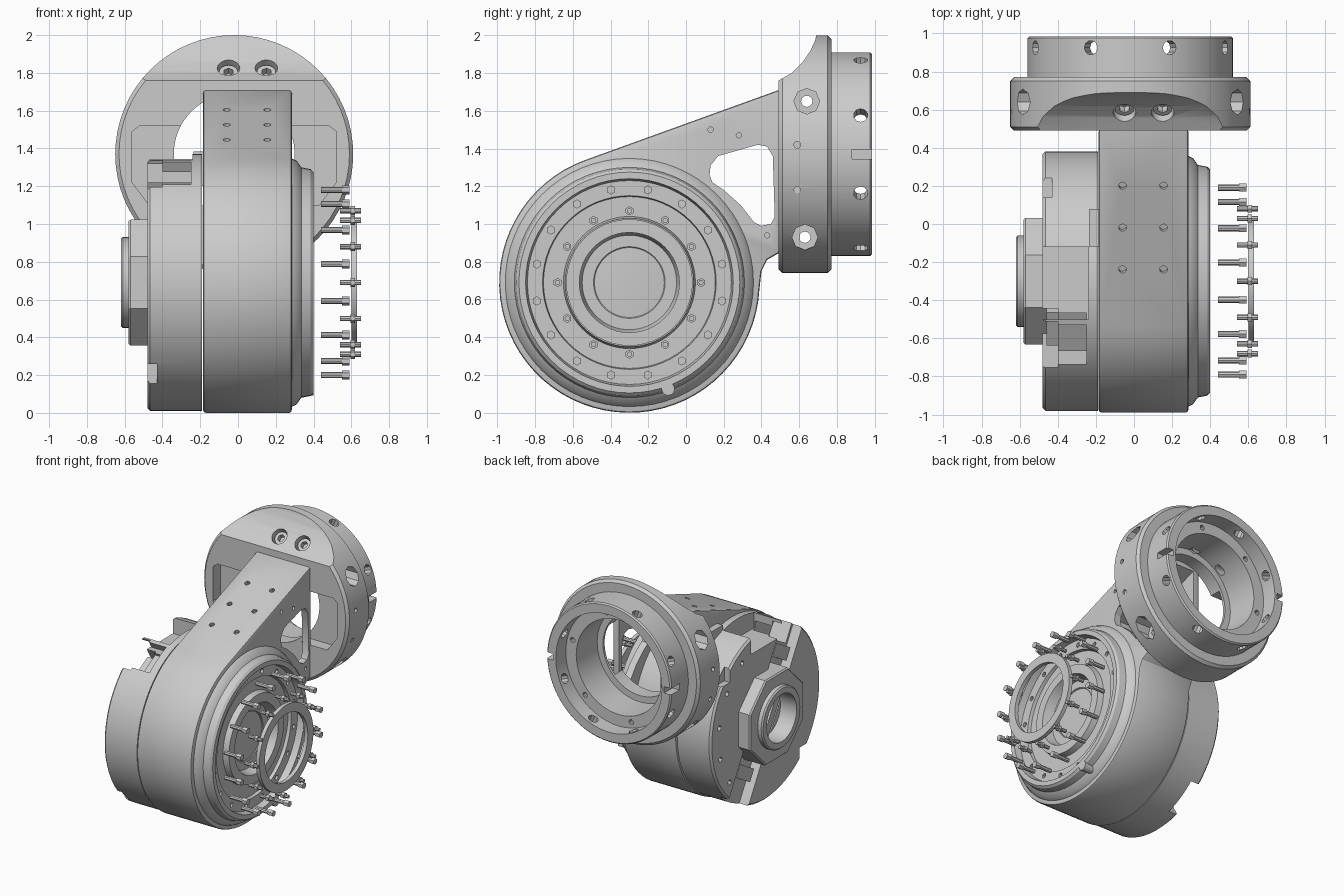
import bpy, bmesh, math
from mathutils import Vector

if "Cube" in bpy.data.objects:
    bpy.data.objects.remove(bpy.data.objects["Cube"])

CY, CZ = -0.30, 0.69        # main drum axis (along x)
FX, FZ = -0.02, 1.37        # flange axis (along y)


def finish(name, bm):
    bmesh.ops.recalc_face_normals(bm, faces=bm.faces[:])
    me = bpy.data.meshes.new(name)
    bm.to_mesh(me)
    bm.free()
    ob = bpy.data.objects.new(name, me)
    bpy.context.collection.objects.link(ob)
    return ob


def lathe(name, prof, axis='x', n=64, closed=False, phase=0.0):
    """Revolve (axial, radius) points; closed joins last to first, else ends are capped."""
    bm = bmesh.new()
    rings = []
    for a, r in prof:
        ring = []
        for i in range(n):
            t = 2 * math.pi * i / n + phase
            c, s = r * math.cos(t), r * math.sin(t)
            ring.append(bm.verts.new((a, CY + c, CZ + s) if axis == 'x' else (FX + c, a, FZ + s)))
        rings.append(ring)
    pairs = list(zip(rings, rings[1:])) + ([(rings[-1], rings[0])] if closed else [])
    for p, q in pairs:
        for i in range(n):
            j = (i + 1) % n
            bm.faces.new((p[i], p[j], q[j], q[i]))
    if not closed:
        bm.faces.new(rings[0])
        bm.faces.new(rings[-1])
    return finish(name, bm)


def prism(name, pts, lo, hi, axis='x'):
    bm = bmesh.new()
    mk = (lambda a, p: (a, p[0], p[1])) if axis == 'x' else (lambda a, p: (p[0], a, p[1]))
    A = [bm.verts.new(mk(lo, p)) for p in pts]
    B = [bm.verts.new(mk(hi, p)) for p in pts]
    bm.faces.new(A)
    bm.faces.new(B)
    for i in range(len(pts)):
        j = (i + 1) % len(pts)
        bm.faces.new((A[i], A[j], B[j], B[i]))
    return finish(name, bm)


def rods(name, segs, n=12):
    """Cylinders given as (start, end, radius)."""
    bm = bmesh.new()
    for p, q, r in segs:
        p, q = Vector(p), Vector(q)
        d = q - p
        m = d.to_track_quat('Z', 'Y').to_matrix().to_4x4()
        m.translation = (p + q) / 2
        bmesh.ops.create_cone(bm, cap_ends=True, segments=n, radius1=r, radius2=r, depth=d.length, matrix=m)
    return finish(name, bm)


def circle_rods(name, x0, x1, orbit, r, count, offset=0.0, n=12):
    pts = [polar(orbit, 360 / count * i + offset) for i in range(count)]
    return rods(name, [((x0, *p), (x1, *p), r) for p in pts], n)


def box(name, x0, x1, y0, y1, z0, z1):
    return prism(name, [(y0, z0), (y1, z0), (y1, z1), (y0, z1)], x0, x1)


def apply(ob, mod):
    bpy.context.view_layer.objects.active = ob
    bpy.ops.object.modifier_apply(modifier=mod.name)


def cut(ob, *cutters):
    for c in cutters:
        m = ob.modifiers.new('cut', 'BOOLEAN')
        m.operation, m.solver, m.object = 'DIFFERENCE', 'EXACT', c
        apply(ob, m)
        bpy.data.objects.remove(c)


def polar(r, deg):
    t = math.radians(deg)
    return (CY + r * math.cos(t), CZ + r * math.sin(t))


# teardrop housing: drum plus arm, hollowed behind the drum wall
arc = [polar(0.69, 109.6 + i * (357 - 109.6) / 48) for i in range(49)]
housing = prism('arm_housing', arc + [(0.40, 0.75), (0.43, 0.81), (0.50, 0.85), (0.50, 1.713)], -0.185, 0.285)
bev = housing.modifiers.new('bevel', 'BEVEL')
bev.width, bev.segments, bev.limit_method, bev.angle_limit = 0.015, 2, 'ANGLE', math.radians(40)
apply(housing, bev)
cavity = [polar(0.62, 75 - i * 5) for i in range(13)] + [(0.45, 0.92), (0.6, 0.92), (0.6, 1.69), (-0.1, 1.44)]
window = [(0.125, 1.26), (0.13, 1.31), (0.17, 1.36), (0.38, 1.42), (0.43, 1.41), (0.46, 1.36), (0.47, 1.04),
          (0.45, 1.0), (0.40, 0.99), (0.36, 1.01), (0.29, 1.10), (0.20, 1.18), (0.14, 1.22)]
up = Vector((0, -0.335, 0.942))
top_holes = []
for x in (-0.06, 0.155):
    for y in (0.2, -0.02, -0.24):
        p = Vector((x, y, 1.535 + 0.356 * y))
        top_holes.append((p - up * 0.03, p + up * 0.03, 0.02))
side_holes = [((0.26, y, z), (0.32, y, z), 0.014) for y, z in ((0.13, 1.5), (0.28, 1.47), (0.43, 0.94))]
cut(housing, prism('cavity', cavity, -0.13, 0.23), prism('window', window, -0.4, 0.5),
    rods('top_holes', top_holes), rods('side_holes', side_holes))

# stepped bearing face on the right
cover = lathe('bearing_cover', [(0.28, 0.66), (0.31, 0.645), (0.335, 0.61), (0.385, 0.60), (0.40, 0.585), (0.40, 0.55),
                                (0.35, 0.54), (0.35, 0.46), (0.325, 0.455), (0.325, 0.35), (0.37, 0.34),
                                (0.37, 0.27), (0.295, 0.25), (0.295, 0.19), (0.29, 0.185), (0.28, 0.185)])
cut(cover, circle_rods('face_holes', 0.33, 0.37, 0.5, 0.018, 16, 11.25))
rods('rim_plug', [((0.29, *polar(0.60, -70)), (0.40, *polar(0.60, -70)), 0.035)])

# exposed screws and floating retaining ring
circle_rods('outer_screws', 0.44, 0.58, 0.5, 0.016, 16, 11.25, 8)
circle_rods('outer_screw_heads', 0.55, 0.59, 0.5, 0.024, 16, 11.25, 6)
circle_rods('inner_screws', 0.54, 0.65, 0.38, 0.014, 12, 0, 8)
circle_rods('inner_screw_heads', 0.595, 0.62, 0.38, 0.024, 12, 0, 6)
lathe('retaining_ring', [(0.60, 0.335), (0.63, 0.335), (0.63, 0.265), (0.60, 0.265)], closed=True, n=48)

# rear drum cover on the left, with diagonal slot and notches
drum = lathe('drum_cover', [(-0.19, 0.68), (-0.465, 0.68), (-0.48, 0.665)])
d = Vector((-0.5, 0.866))
w = Vector((0.866, 0.5))
c = Vector((CY, CZ))


def diagonal(a0, a1, b):
    """Rectangle in the drum plane, aligned with the diagonal slot."""
    return [tuple(c + d * i + w * j) for i, j in ((a0, -b), (a1, -b), (a1, b), (a0, b))]


cut(drum, prism('slot', diagonal(-0.9, 0.9, 0.14), -0.6, -0.40),
    prism('slot_end', diagonal(0.52, 0.9, 0.12), -0.46, -0.25),
    box('top_step', -0.6, -0.24, -0.5, -0.12, 1.22, 1.5),
    box('notch_front', -0.6, -0.43, -0.9, -0.72, 0.15, 0.26),
    box('notch_back', -0.6, -0.43, 0.14, 0.25, 1.1, 1.3),
    rods('drum_holes', [((-0.5, *polar(0.58, a)), (-0.45, *polar(0.58, a)), 0.02)
                        for a in (-40, -15, 10, 35, 60, 82)]))
box('cable_clip', -0.235, -0.185, -0.12, 0.08, 1.2, 1.385)

# hub bracket and cap on the left
lathe('hub_bracket', [(-0.39, 0.36), (-0.57, 0.36), (-0.58, 0.35), (-0.58, 0.2), (-0.43, 0.2), (-0.39, 0.2)],
      n=8, closed=True, phase=math.pi / 8)
lathe('hub_cap', [(-0.42, 0.24), (-0.61, 0.24), (-0.62, 0.23), (-0.62, 0.185), (-0.42, 0.185)], n=48, closed=True)
prism('hub_crossbar', diagonal(-0.2, 0.2, 0.03), -0.54, -0.395)
for s in (-1, 1):
    prism('slot_clamp', diagonal(s * 0.40, s * 0.50, 0.1), -0.46, -0.39)

# flange with sloped scoop, pockets and cross bolts
flange = lathe('mount_flange', [(0.49, 0.61), (0.51, 0.63), (0.75, 0.63), (0.77, 0.61), (0.77, 0.37),
                                (0.60, 0.37), (0.60, 0.32), (0.49, 0.32)], 'y', closed=True)
scoop = [(0.4, 1.76), (0.49, 1.76), (0.56, 1.80), (0.62, 1.86), (0.66, 1.92), (0.685, 1.975), (0.71, 2.1), (0.4, 2.1)]
pocket = [(0.56, 1.22), (0.56, 1.49), (0.52, 1.52), (0.25, 1.52), (0.25, 1.10), (0.47, 1.10)]
cut(flange, prism('scoop', scoop, -0.8, 0.8))
for s in (-1, 1):
    cut(flange, prism('pocket', [(FX + s * (x - 0.02), z) for x, z in pocket], 0.44, 0.58, 'y'))
    for y, z, depth in ((0.64, 1.65, 0.46), (0.63, 0.93, 0.36)):
        x0 = FX + s * depth
        cut(flange, rods('counterbore', [((x0, y, z), (s * 0.8, y, z), 0.068)], 8),
            rods('bolt_hole', [((-s * 0.02, y, z), (s * 0.7, y, z), 0.03)]))
    cut(flange, rods('pin_holes', [((s * 0.57, 0.59, z), (s * 0.8, 0.59, z), 0.018) for z in (1.42, 1.18)]))
for x in (-0.05, 0.15):
    p, q = Vector((x, 0.64, 1.77)), Vector((x, 0.50, 1.91))
    e = (q - p).normalized()
    cut(flange, rods('bolt_well', [(p - e * 0.01, q + e * 0.1, 0.06)], 16))
    bolt = rods('flange_bolt', [(p - e * 0.02, p + e * 0.05, 0.05)], 16)
    cut(bolt, rods('socket', [(p + e * 0.01, p + e * 0.1, 0.028)], 6))

# rear coupling ring with eight radial holes and side notches
ring = lathe('coupling_ring', [(0.76, 0.54), (0.975, 0.54), (0.985, 0.53), (0.985, 0.46), (0.86, 0.46), (0.86, 0.37),
                               (0.76, 0.37)], 'y', closed=True)
radial, ledge = [], []
for i in range(8):
    t = math.radians(22.5 + 45 * i)
    u = Vector((math.cos(t), 0, math.sin(t)))
    o = Vector((FX, 0.925, FZ))
    radial.append((o + u * 0.42, o + u * 0.6, 0.038))
for i in range(6):
    t = math.radians(60 * i + 15)
    x, z = FX + 0.415 * math.cos(t), FZ + 0.415 * math.sin(t)
    ledge.append(((x, 0.81, z), (x, 0.9, z), 0.02))
cut(ring, rods('radial_holes', radial, 10), rods('ledge_holes', ledge, 10),
    box('notch_left', -0.7, -0.5, 0.88, 1.1, FZ - 0.025, FZ + 0.025),
    box('notch_right', 0.46, 0.7, 0.88, 1.1, FZ - 0.025, FZ + 0.025))

# crisp edges with smooth curves
for ob in bpy.context.scene.objects:
    bpy.ops.object.select_all(action='DESELECT')
    ob.select_set(True)
    bpy.context.view_layer.objects.active = ob
    bpy.ops.object.shade_smooth_by_angle(angle=math.radians(30))
